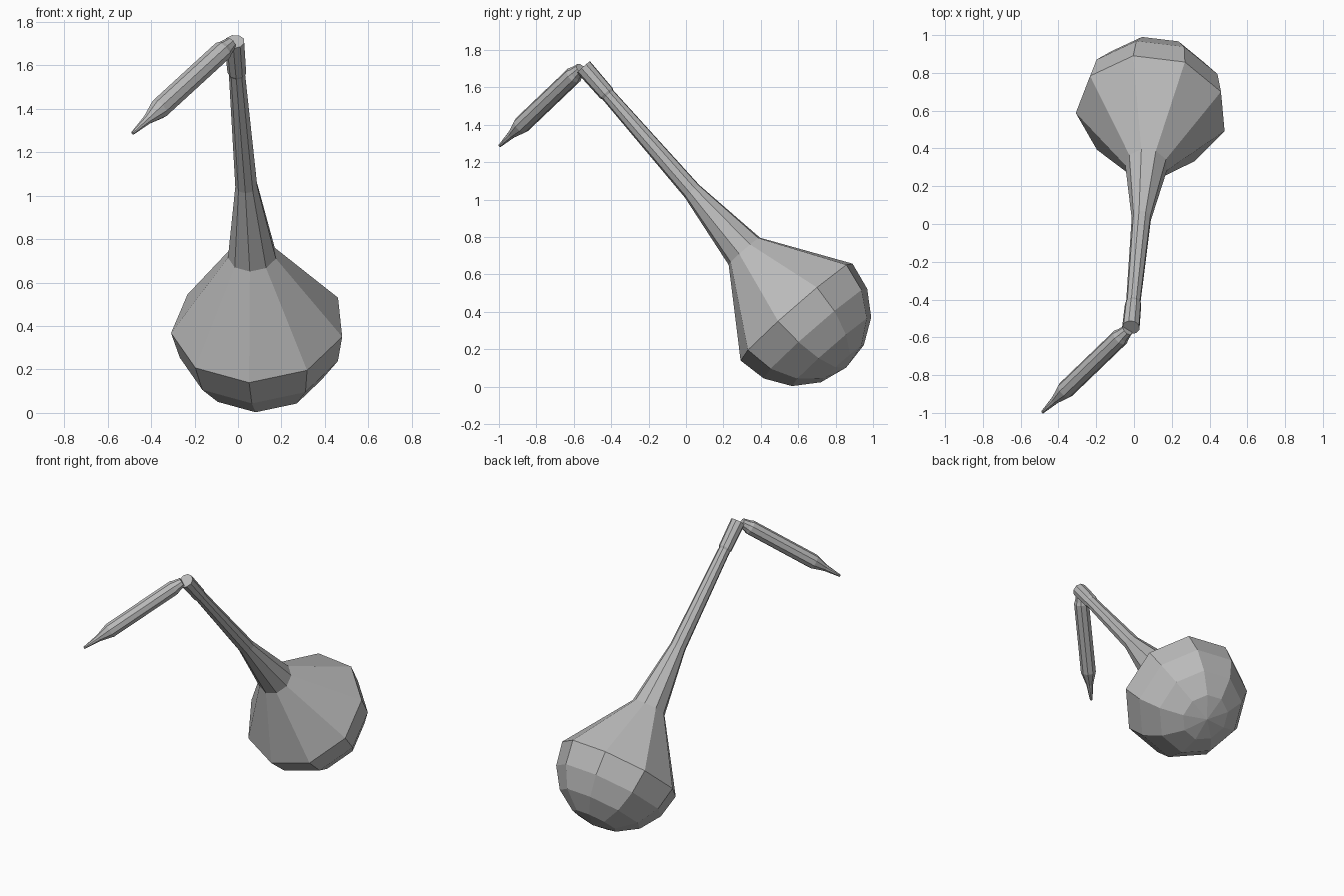
import bpy, bmesh
from math import sin, cos, tau, radians
from mathutils import Vector

cube = bpy.data.objects.get("Cube")
if cube:
    bpy.data.objects.remove(cube, do_unlink=True)

grey = bpy.data.materials.new("plain_grey")
grey.use_nodes = True
grey.diffuse_color = (0.5, 0.5, 0.5, 1)
grey.node_tree.nodes["Principled BSDF"].inputs["Base Color"].default_value = (0.5, 0.5, 0.5, 1)

SIDES = 9


def lathe(name, origin, direction, profile, phase):
    """Turn (distance, radius) pairs around a tilted axis; radius 0 is a pole."""
    w = Vector(direction).normalized()
    u = (Vector((1, 0, 0)) - w * w.x).normalized()
    v = w.cross(u)
    bm = bmesh.new()
    rings = []
    for dist, rad in profile:
        centre = Vector(origin) + w * dist
        if rad == 0:
            rings.append([bm.verts.new(centre)] * SIDES)
            continue
        angles = [radians(phase) + tau * i / SIDES for i in range(SIDES)]
        rings.append([bm.verts.new(centre + (u * cos(a) + v * sin(a)) * rad) for a in angles])
    for low, high in zip(rings, rings[1:]):
        for i in range(SIDES):
            j = (i + 1) % SIDES
            corners = list(dict.fromkeys((low[i], low[j], high[j], high[i])))
            bm.faces.new(corners)
    for end in (rings[0], rings[-1]):
        if end[0] is not end[1]:
            bm.faces.new(end)
    bmesh.ops.recalc_face_normals(bm, faces=bm.faces)
    mesh = bpy.data.meshes.new(name)
    bm.to_mesh(mesh)
    bm.free()
    mesh.materials.append(grey)
    obj = bpy.data.objects.new(name, mesh)
    bpy.context.collection.objects.link(obj)
    return obj


# Round bulb with a conical shoulder and a tapering neck
centre = (0.093, 0.592, 0.405)
lean = (-0.063, -0.657, 0.752)
R = 0.403
bowl = [(-R * cos(radians(a)), R * sin(radians(a))) for a in (0, 22.5, 45, 67.5, 90)]
lathe("bulb_and_neck", centre, lean, bowl + [(0.426, 0.113), (0.852, 0.052), (1.56, 0.038)], 104)

# Slightly wider sleeve at the end of the neck
lathe("neck_sleeve", centre, lean, [(1.53, 0.036), (1.55, 0.044), (1.735, 0.047)], 104)

# Bent arm with a short joint and a pointed end
arm_dir = (-0.6, -0.577, -0.55)
lathe("pointed_arm", (-0.073, -0.6, 1.665), arm_dir,
      [(-0.065, 0.03), (-0.02, 0.04), (0.0, 0.048), (0.485, 0.048),
       (0.575, 0.022), (0.685, 0.008)], 100)
